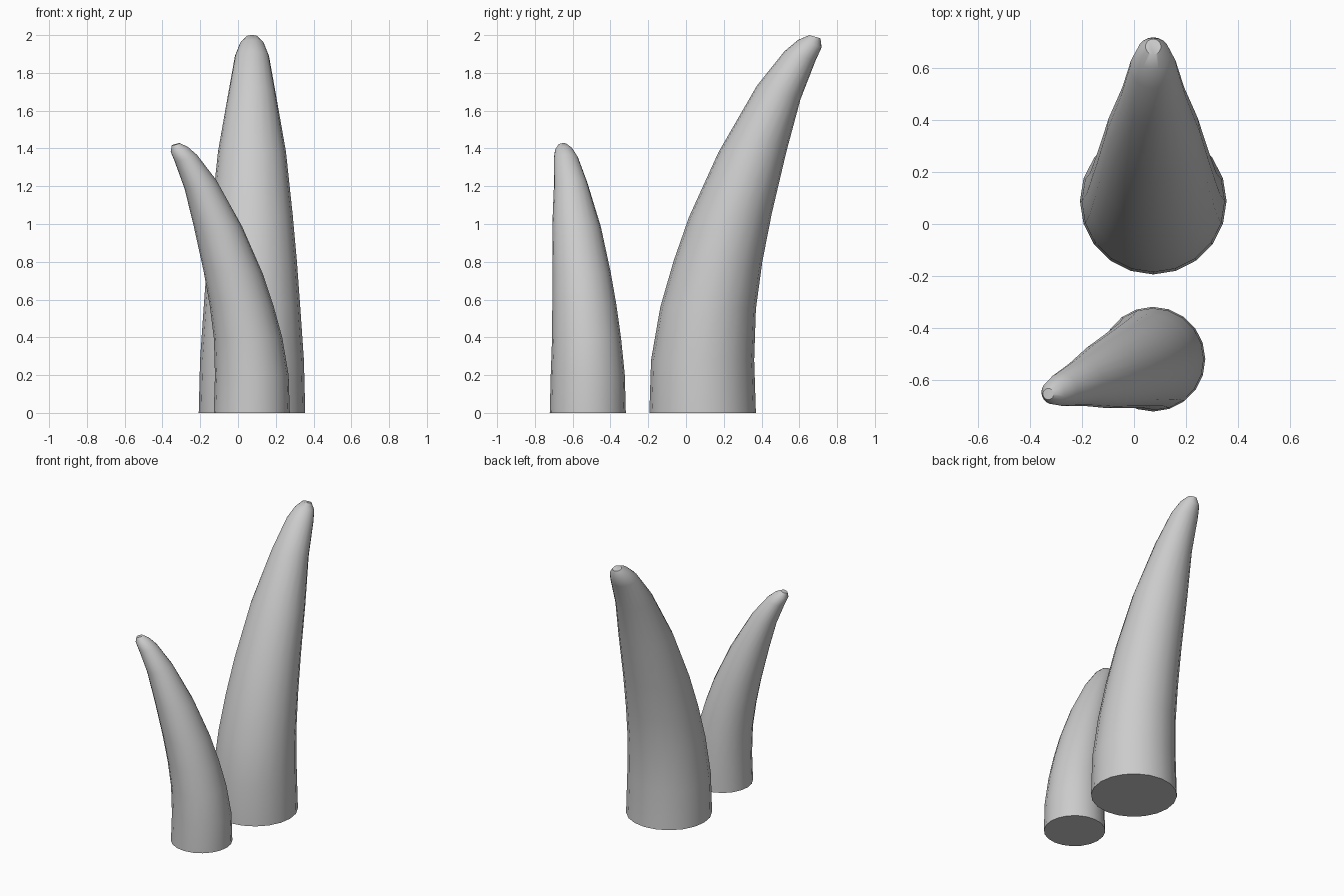
import bpy, bmesh, math
from mathutils import Vector

if "Cube" in bpy.data.objects:
    bpy.data.objects.remove(bpy.data.objects["Cube"])

SIDES = 20
# Side profile of one horn: (outer y, z, inner y, z, half width in x)
RINGS = [
    (-0.282, 0.00, 0.282, 0.00, 0.282),
    (-0.273, 0.28, 0.273, 0.28, 0.275),
    (-0.224, 0.56, 0.282, 0.55, 0.256),
    (-0.155, 0.80, 0.316, 0.80, 0.238),
    (-0.073, 1.035, 0.366, 1.055, 0.216),
    (0.084, 1.38, 0.444, 1.385, 0.180),
    (0.286, 1.73, 0.518, 1.66, 0.125),
    (0.434, 1.915, 0.598, 1.865, 0.090),
    (0.506, 1.975, 0.630, 1.935, 0.064),
    (0.565, 2.00, 0.624, 1.983, 0.030),
]


def horn(name, location, scale, turn):
    bm = bmesh.new()
    rings = []
    for ya, za, yb, zb, rx in RINGS:
        mid = Vector((0, (ya + yb) / 2, (za + zb) / 2))
        half = Vector((0, (yb - ya) / 2, (zb - za) / 2))
        ring = []
        for i in range(SIDES):
            a = 2 * math.pi * i / SIDES
            ring.append(bm.verts.new(mid + half * math.sin(a) + Vector((rx * math.cos(a), 0, 0))))
        rings.append(ring)
    # Skin between rings, then close both ends
    for lo, hi in zip(rings, rings[1:]):
        for i in range(SIDES):
            j = (i + 1) % SIDES
            bm.faces.new((lo[i], lo[j], hi[j], hi[i]))
    bm.faces.new(rings[0][::-1])
    bm.faces.new(rings[-1])
    bm.normal_update()
    mesh = bpy.data.meshes.new(name)
    bm.to_mesh(mesh)
    bm.free()
    obj = bpy.data.objects.new(name, mesh)
    bpy.context.collection.objects.link(obj)
    obj.location = location
    obj.scale = (scale,) * 3
    obj.rotation_euler.z = math.radians(turn)
    bpy.ops.object.select_all(action='DESELECT')
    obj.select_set(True)
    bpy.context.view_layer.objects.active = obj
    bpy.ops.object.shade_smooth_by_angle(angle=math.radians(40))
    return obj


# Tall horn leaning back, and a smaller copy leaning left
horn("large_horn", (0.074, 0.088, 0), 1.0, 0)
horn("small_horn", (0.073, -0.52, 0), 0.714, 108.4)
